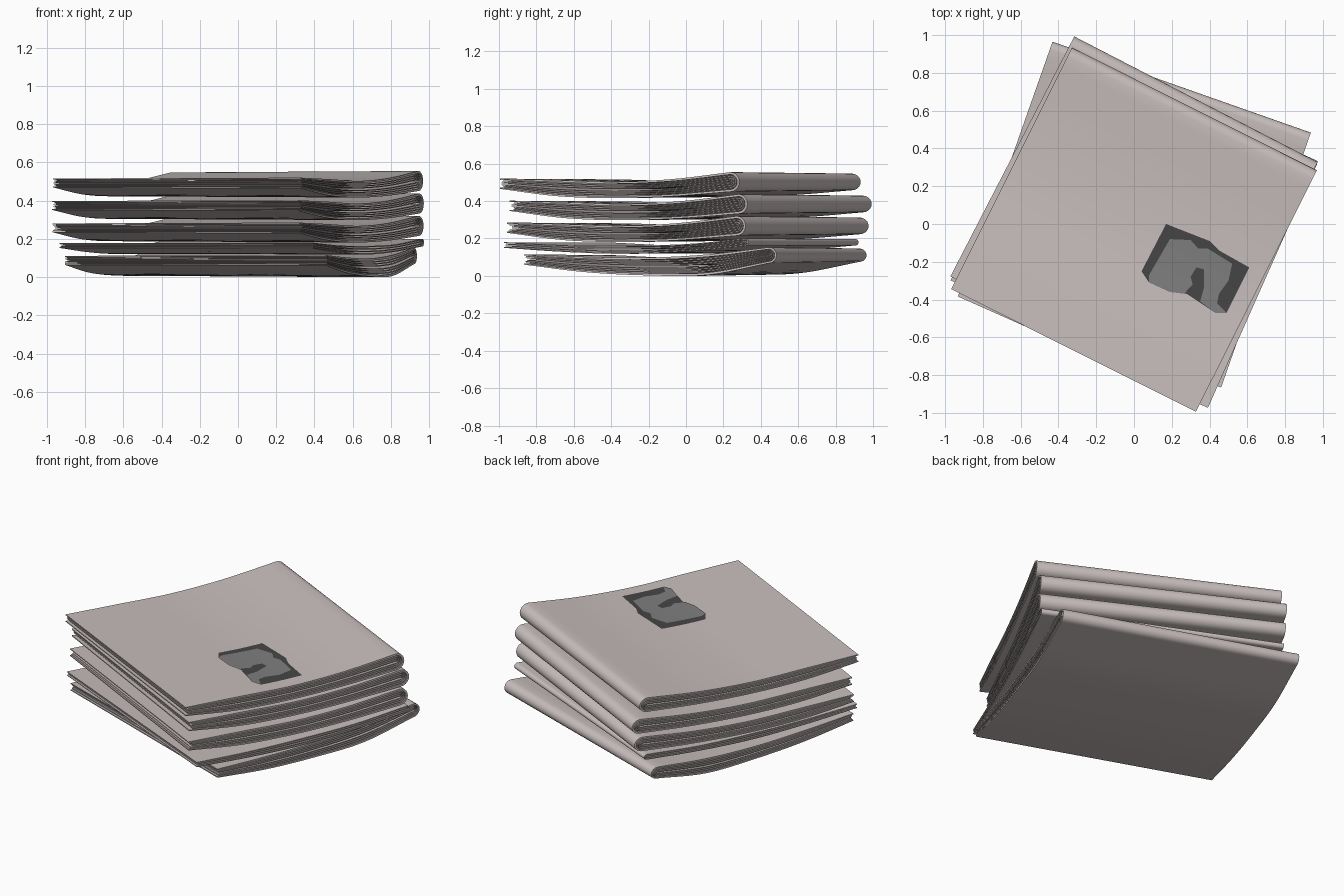
import bpy, bmesh, math, random
from mathutils import Matrix, Vector

random.seed(4)
cube = bpy.data.objects.get("Cube")
if cube:
    bpy.data.objects.remove(cube)


def material(name, rgb):
    m = bpy.data.materials.new(name)
    m.use_nodes = True
    m.diffuse_color = (*rgb, 1)
    m.node_tree.nodes["Principled BSDF"].inputs["Base Color"].default_value = (*rgb, 1)
    return m


PAPER = material("warm grey paper", (0.58, 0.52, 0.51))
DARK = material("charcoal ink", (0.06, 0.06, 0.06))
MID = material("mid grey ink", (0.21, 0.21, 0.21))

HALF_U, HALF_V = 0.725, 0.715   # half length along the fold, half depth
STEPS, ARC = 24, 10


def curve(keys, s):
    """Smooth curve through evenly spaced heights, s from 0 to 1."""
    n = len(keys) - 1
    x = min(max(s, 0), 1) * n
    i = min(int(x), n - 1)
    t = x - i
    b, c = keys[i], keys[i + 1]
    a = keys[i - 1] if i else 2 * b - c
    d = keys[i + 2] if i + 2 <= n else 2 * c - b
    return 0.5 * (2 * b + (c - a) * t + (2 * a - 5 * b + 4 * c - d) * t ** 2
                  + (3 * b - a - 3 * c + d) * t ** 3)


def section(top, bottom, f, pinch, trim):
    """Folded U section: lower leaf, round fold, upper leaf; f moves it inward."""
    r = (top[-1] - bottom[-1]) / 2
    v_fold = HALF_V - r
    k = (1 - 2 * f) * pinch
    lower, upper = [], []
    for i in range(STEPS + 1):
        s = i / STEPS
        v = -HALF_V + trim + s * (v_fold + HALF_V - trim)
        hi, lo = curve(top, s), curve(bottom, s)
        mid, half = (hi + lo) / 2, (hi - lo) / 2 * k
        lower.append((v, mid - half))
        upper.append((v, mid + half))
    zc = (top[-1] + bottom[-1]) / 2
    arc = []
    for i in range(1, ARC):
        a = -math.pi / 2 + math.pi * i / ARC
        arc.append((v_fold + r * (1 - 2 * f) * math.cos(a), zc + r * k * math.sin(a)))
    return lower + arc + upper[::-1]


def finish(name, bm, mat, place):
    bmesh.ops.recalc_face_normals(bm, faces=bm.faces)
    mesh = bpy.data.meshes.new(name)
    bm.to_mesh(mesh)
    bm.free()
    mesh.materials.append(mat)
    ob = bpy.data.objects.new(name, mesh)
    bpy.context.collection.objects.link(ob)
    ob.matrix_world = place
    bpy.ops.object.select_all(action="DESELECT")
    ob.select_set(True)
    bpy.context.view_layer.objects.active = ob
    bpy.ops.object.shade_smooth_by_angle(angle=math.radians(40))
    return ob


PINCH = 0.85   # each bundle is a little flatter at its far end


def folded_sheet(name, top, bottom, f0, f1, trim, place):
    bm = bmesh.new()
    rings = []
    for u, pinch in ((-HALF_U, PINCH), (HALF_U, 1)):
        for f in (f0, f1):
            rings.append([bm.verts.new((u, v, z))
                          for v, z in section(top, bottom, f, pinch, trim)])
    out0, in0, out1, in1 = rings
    for a, b in ((out0, out1), (out1, in1), (in1, in0), (in0, out0)):
        for i in range(len(a) - 1):
            bm.faces.new((a[i], a[i + 1], b[i + 1], b[i]))
    for i in (0, -1):
        bm.faces.new((out0[i], out1[i], in1[i], in0[i]))
    return finish(name, bm, PAPER, place)


# Leaf shape shared by the three thick bundles, from open edge to fold
TOP = (0.07, 0.062, 0.053, 0.068, 0.105)
BOTTOM = (0.015, -0.024, -0.034, -0.024, 0)


def shifted(keys, z):
    return [k + z for k in keys]


# name, top leaf, bottom leaf, angle, centre
THICK = ((0, 0.12), (0.17, 0.23), (0.28, 0.34), (0.39, 0.45))
THIN = ((0, 0.16), (0.27, 0.42))
BUNDLES = (
    ("bottom_bundle", (0.115, 0.102, 0.098, 0.115, 0.153), (0.06, 0.02, 0.003, 0.005, 0.068),
     -19.4, (0.015, 0.05), THICK),
    ("thin_bundle", (0.18, 0.165, 0.163, 0.17, 0.2), (0.15, 0.128, 0.118, 0.132, 0.16),
     -24, (0.02, -0.025), THIN),
    ("lower_bundle", shifted(TOP, 0.215), shifted(BOTTOM, 0.215), -27, (0, 0.01), THICK),
    ("middle_bundle", shifted(TOP, 0.332), shifted(BOTTOM, 0.332), -27.3, (0, 0.025), THICK),
    ("top_bundle", shifted(TOP, 0.45), shifted(BOTTOM, 0.45), -26.6, (0, -0.03), THICK),
)

# Stack of folded bundles, each made of nested sheets
for name, top, bottom, angle, centre, layers in BUNDLES:
    place = Matrix.Translation((*centre, 0)) @ Matrix.Rotation(math.radians(angle), 4, "Z")
    for i, (f0, f1) in enumerate(layers):
        trim = random.uniform(0.005, 0.03) if i else 0
        folded_sheet(f"{name}_sheet_{i + 1}", top, bottom, f0, f1, trim, place)


# Printed patch draped over the top sheet
def top_height(u, v):
    s = (v + HALF_V) / (2 * HALF_V - (top[-1] - bottom[-1]) / 2)
    hi, lo = curve(top, s), curve(bottom, s)
    pinch = PINCH + (1 - PINCH) * (u + HALF_U) / (2 * HALF_U)
    return (hi + lo) / 2 + (hi - lo) / 2 * pinch


def printed_patch(name, outline, lift, mat):
    bm = bmesh.new()
    inverse = place.inverted()
    bm.faces.new([bm.verts.new(inverse @ Vector((x, y, 0))) for x, y in outline])
    for vert in bm.verts:
        vert.co.z = 0
    bmesh.ops.triangulate(bm, faces=bm.faces[:])
    for i in range(-10, 11):
        bmesh.ops.bisect_plane(bm, geom=bm.verts[:] + bm.edges[:] + bm.faces[:],
                               plane_co=(0, i * 0.04, 0), plane_no=(0, 1, 0))
    for vert in bm.verts:
        vert.co.z = top_height(vert.co.x, vert.co.y) + lift
    bmesh.ops.recalc_face_normals(bm, faces=bm.faces)
    ob = finish(name, bm, mat, place)
    if ob.data.polygons[0].normal.z < 0:
        ob.data.flip_normals()


printed_patch("patch_base", (
    (0.17, 0), (0.40, -0.09), (0.45, -0.14), (0.61, -0.23), (0.49, -0.47), (0.43, -0.47),
    (0.34, -0.41), (0.28, -0.37), (0.19, -0.36), (0.08, -0.31), (0.04, -0.25)), 0.003, DARK)
printed_patch("patch_mark", (
    (0.19, -0.08), (0.30, -0.085), (0.34, -0.13), (0.39, -0.13), (0.52, -0.21), (0.50, -0.30),
    (0.45, -0.37), (0.44, -0.42), (0.49, -0.47), (0.43, -0.47), (0.35, -0.41), (0.37, -0.34),
    (0.37, -0.24), (0.33, -0.23), (0.30, -0.28), (0.31, -0.32), (0.28, -0.35), (0.27, -0.37),
    (0.19, -0.36), (0.08, -0.31), (0.08, -0.27)), 0.006, MID)
